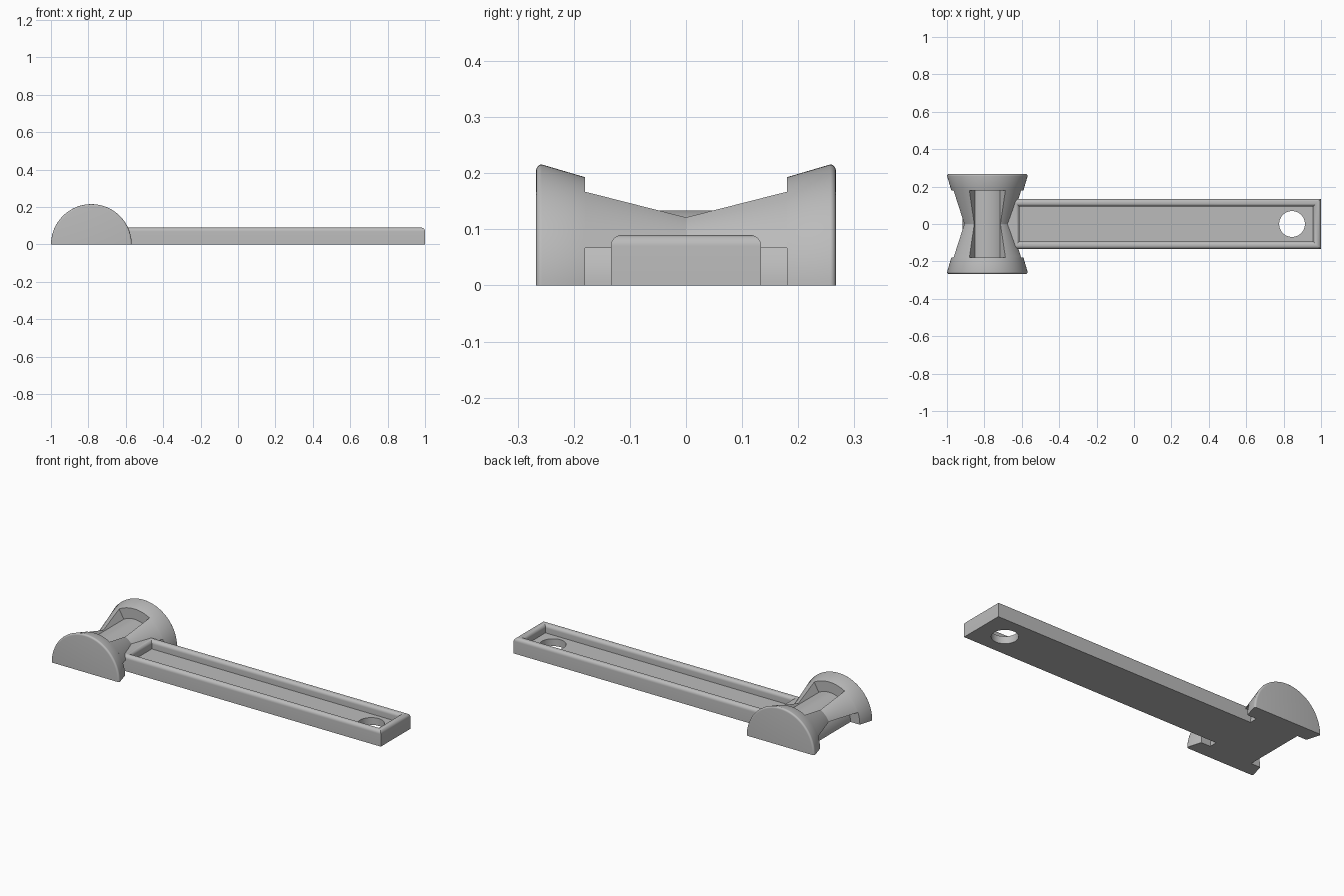
import bpy, bmesh, math

if "Cube" in bpy.data.objects:
    bpy.data.objects.remove(bpy.data.objects["Cube"])

grey = bpy.data.materials.new("plain grey")
grey.use_nodes = True
COLOUR = (0.5, 0.5, 0.5, 1)
grey.diffuse_color = COLOUR
grey.node_tree.nodes["Principled BSDF"].inputs["Base Color"].default_value = COLOUR

AXIS_X = -0.784      # spool axis runs along y at ground level
CORE_R = 0.134
INNER_Y = 0.18       # inner face of the flanges
END_Y = 0.267


def cone_radius(y):
    return 0.14 + 0.294 * abs(y)


def loft(name, rings, angle=35):
    """Skin matching rings of points and cap both ends."""
    bm = bmesh.new()
    loops = [[bm.verts.new(p) for p in ring] for ring in rings]
    for a, b in zip(loops, loops[1:]):
        for i in range(len(a)):
            j = (i + 1) % len(a)
            bm.faces.new((a[i], a[j], b[j], b[i]))
    bm.faces.new(loops[0])
    bm.faces.new(loops[-1])
    bmesh.ops.recalc_face_normals(bm, faces=bm.faces)
    mesh = bpy.data.meshes.new(name)
    bm.to_mesh(mesh)
    bm.free()
    mesh.materials.append(grey)
    ob = bpy.data.objects.new(name, mesh)
    bpy.context.collection.objects.link(ob)
    return ob


def smooth(ob, angle=35):
    bpy.ops.object.select_all(action='DESELECT')
    ob.select_set(True)
    bpy.context.view_layer.objects.active = ob
    bpy.ops.object.shade_smooth_by_angle(angle=math.radians(angle))


def half_disc(y, r, steps=64):
    return [(AXIS_X + r * math.cos(math.pi * i / steps), y,
             r * math.sin(math.pi * i / steps)) for i in range(steps + 1)]


# Spool core
smooth(loft("spool_core", [half_disc(-INNER_Y, CORE_R), half_disc(INNER_Y, CORE_R)]))

# Conical end flanges with a small rounded outer rim
ROUND = 0.01
rim_r = cone_radius(END_Y - ROUND)
for side, label in ((-1, "front"), (1, "back")):
    rings = [half_disc(side * INNER_Y, cone_radius(INNER_Y))]
    for k in range(6):
        t = math.pi / 2 * k / 5
        rings.append(half_disc(side * (END_Y - ROUND + ROUND * math.sin(t)),
                               rim_r - ROUND + ROUND * math.cos(t)))
    smooth(loft(label + "_flange", rings))


# Waisted ribs between the windows
def rib_section(y, side, steps=14):
    r = cone_radius(y)
    low, high = math.asin(CORE_R / 2 / r), math.pi / 3
    pts = [(0.1, CORE_R / 2)]
    for i in range(steps + 1):
        t = low + (high - low) * i / steps
        pts.append((r * math.cos(t), r * math.sin(t)))
    pts.append((0.1 * math.cos(high), 0.1 * math.sin(high)))
    return [(AXIS_X + side * x, y, z) for x, z in pts]


for side, label in ((-1, "right"), (1, "left")):
    smooth(loft(label + "_rib",
                [rib_section(y, side) for y in (-INNER_Y, 0, INNER_Y)]), 15)


# Handle: tray with a rounded rim
def rectangle(x0, x1, half, z):
    return [(x0, -half, z), (x1, -half, z), (x1, half, z), (x0, half, z)]


START_X, HALF, TOP, FLOOR, R = -0.72, 0.134, 0.09, 0.042, 0.02
rings = [rectangle(START_X, 1, HALF, 0)]
for k in range(9):       # outer rounding
    t = math.pi / 2 * k / 8
    d = R * (1 - math.cos(t))
    rings.append(rectangle(START_X, 1 - d, HALF - d, TOP - R + R * math.sin(t)))
for k in range(9):       # inner rounding
    t = math.pi / 2 * k / 8
    d = R * math.sin(t)
    rings.append(rectangle(-0.633 + d, 0.978 - d, HALF - R - d,
                           TOP - R + R * math.cos(t)))
rings.append(rectangle(-0.613, 0.958, HALF - 2 * R, FLOOR))
handle = loft("handle", rings)

# Hanging hole through the tray floor
bpy.ops.mesh.primitive_cylinder_add(vertices=64, radius=0.069, depth=0.4,
                                    location=(0.845, 0, 0))
cutter = bpy.context.object
cutter.name = "hole_cutter"
cutter.hide_render = True
cutter.data.materials.append(grey)
cut = handle.modifiers.new("hole", 'BOOLEAN')
cut.operation = 'DIFFERENCE'
cut.solver = 'EXACT'
cut.object = cutter
bpy.ops.object.select_all(action='DESELECT')
handle.select_set(True)
bpy.context.view_layer.objects.active = handle
bpy.ops.object.modifier_apply(modifier=cut.name)
bpy.data.objects.remove(cutter)
smooth(handle)
